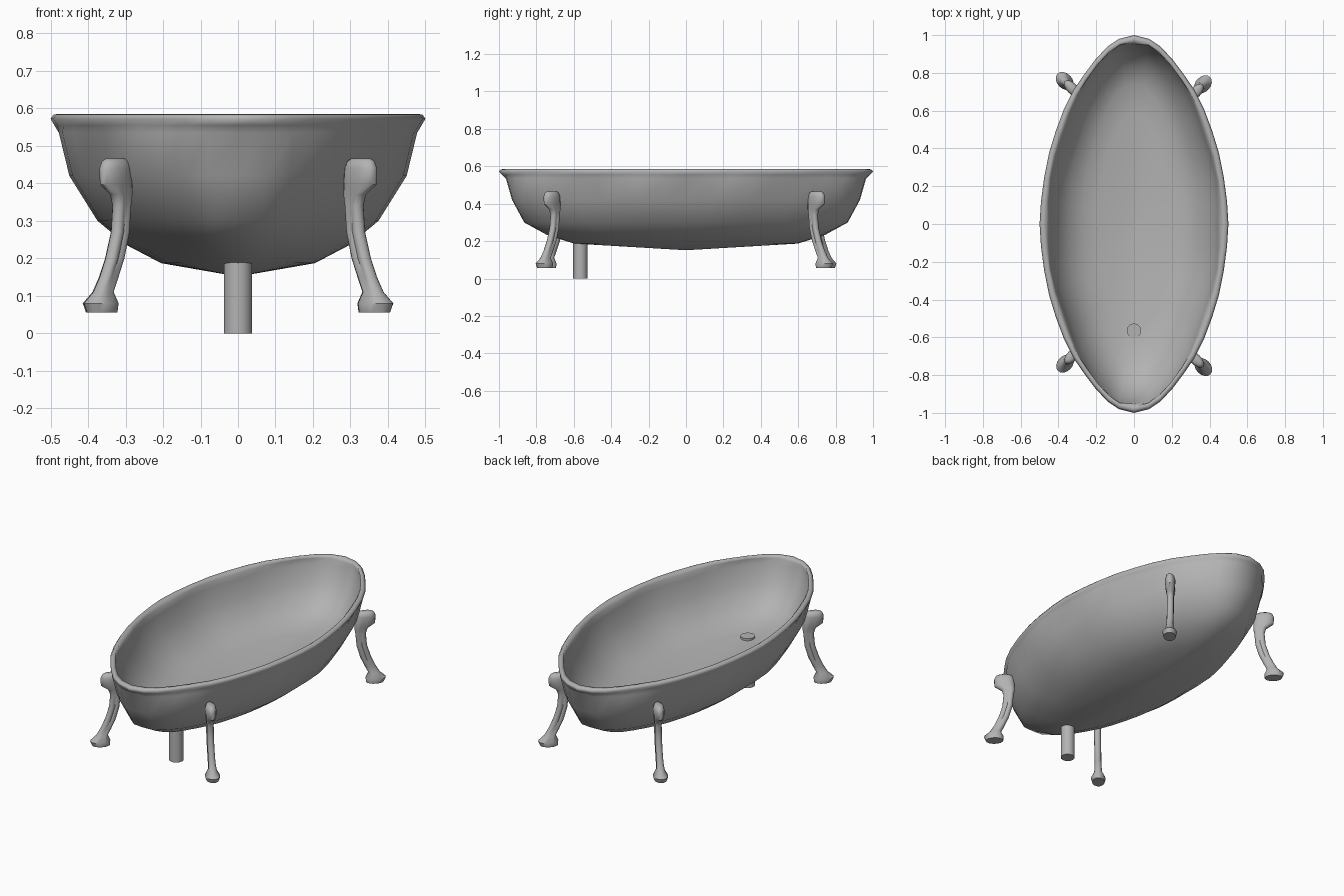
import bpy, bmesh
from math import cos, sin, pi, radians
from mathutils import Matrix

old = bpy.data.objects.get("Cube")
if old:
    bpy.data.objects.remove(old, do_unlink=True)

grey = bpy.data.materials.new("plain_grey")
grey.use_nodes = True
colour = (0.45, 0.45, 0.45, 1)
grey.diffuse_color = colour
grey.node_tree.nodes["Principled BSDF"].inputs["Base Color"].default_value = colour


def loft(name, rings, angle, place=Matrix()):
    """Skin a list of closed rings of points and cap both ends."""
    bm = bmesh.new()
    loops = [[bm.verts.new(p) for p in ring] for ring in rings]
    n = len(loops[0])
    for a, b in zip(loops, loops[1:]):
        for i in range(n):
            j = (i + 1) % n
            bm.faces.new((a[i], a[j], b[j], b[i]))
    bm.faces.new(loops[0])
    bm.faces.new(loops[-1])
    bmesh.ops.recalc_face_normals(bm, faces=bm.faces)
    mesh = bpy.data.meshes.new(name)
    bm.to_mesh(mesh)
    bm.free()
    mesh.materials.append(grey)
    obj = bpy.data.objects.new(name, mesh)
    bpy.context.collection.objects.link(obj)
    obj.matrix_world = place
    bpy.ops.object.select_all(action='DESELECT')
    obj.select_set(True)
    bpy.context.view_layer.objects.active = obj
    bpy.ops.object.shade_smooth_by_angle(angle=radians(angle))


def mirrored(quarter):
    """Complete a quarter outline to a closed one."""
    half = quarter + [(-x, y) for x, y in quarter[-2::-1]]
    return half + [(x, -y) for x, y in half[-2:0:-1]]


# Quarter outlines: the oval rim, and the blunter body with flatter sides
rim = mirrored([(1, 0), (.985, .12), (.95, .25), (.9, .375), (.83, .49), (.74, .61),
                (.64, .71), (.53, .79), (.41, .87), (.28, .94), (.16, .98), (0, 1)])
body = mirrored([(1, 0), (1, .12), (.98, .25), (.92, .375), (.84, .49), (.75, .615),
                 (.66, .72), (.56, .8), (.45, .88), (.31, .945), (.17, .995), (0, 1)])

# Tub shell: outside upwards, over the rolled rim, then down to the raised floor
shell = [
    (rim, .004, .012, .152), (rim, .205, .6, .187), (rim, .295, .745, .234),
    (body, .375, .865, .30), (body, .45, .93, .42), (body, .478, .963, .535),
    (rim, .49, .983, .555), (rim, .5, 1, .572), (rim, .492, .988, .584),
    (rim, .472, .967, .585), (body, .452, .952, .57), (body, .444, .945, .54),
    (body, .42, .91, .44), (body, .345, .835, .345), (body, .27, .735, .298),
    (body, .195, .58, .276), (body, .004, .012, .25),
]
loft("tub", [[(x * w, y * d, z) for x, y in outline] for outline, w, d, z in shell], 120)

# Drain pipe, its top showing as a disc in the tub floor
circle = [(cos(i * pi / 12), sin(i * pi / 12)) for i in range(24)]
loft("drain_pipe", [[(.038 * c, -.565 + .038 * s, z) for c, s in circle]
                    for z in (0, .286)], 40)

# Leg sections: outward shift, height, half depth, half width, side groove
leg = [
    (.077, .055, .048, .034, 0), (.081, .08, .054, .040, 0),
    (.072, .11, .031, .024, .1), (.05, .15, .029, .022, .4),
    (.027, .2, .029, .022, .4), (.006, .27, .028, .022, .4),
    (0, .34, .028, .022, .4), (.002, .37, .036, .024, .3),
    (.022, .397, .056, .029, .15), (.025, .44, .055, .029, 0),
    (.025, .459, .046, .024, 0), (.025, .466, .034, .014, 0),
]


def section(shift, z, depth, width, groove):
    ring = []
    for i in range(16):
        a = i * pi / 8
        pinch = 1 - groove * max(0, 1 - 2 * abs(cos(a)))
        ring.append((shift + depth * cos(a), width * sin(a) * pinch, z))
    return ring


# Opposite corners are half-turn copies of each other
for name, y, angle, turn in [("front_left_leg", -.7, -45, 0), ("back_right_leg", -.7, -45, pi),
                             ("back_left_leg", .68, 47, 0), ("front_right_leg", .68, 47, pi)]:
    place = (Matrix.Rotation(turn, 4, 'Z') @ Matrix.Translation((.31, y, 0))
             @ Matrix.Rotation(radians(angle), 4, 'Z'))
    loft(name, [section(*s) for s in leg], 50, place)
